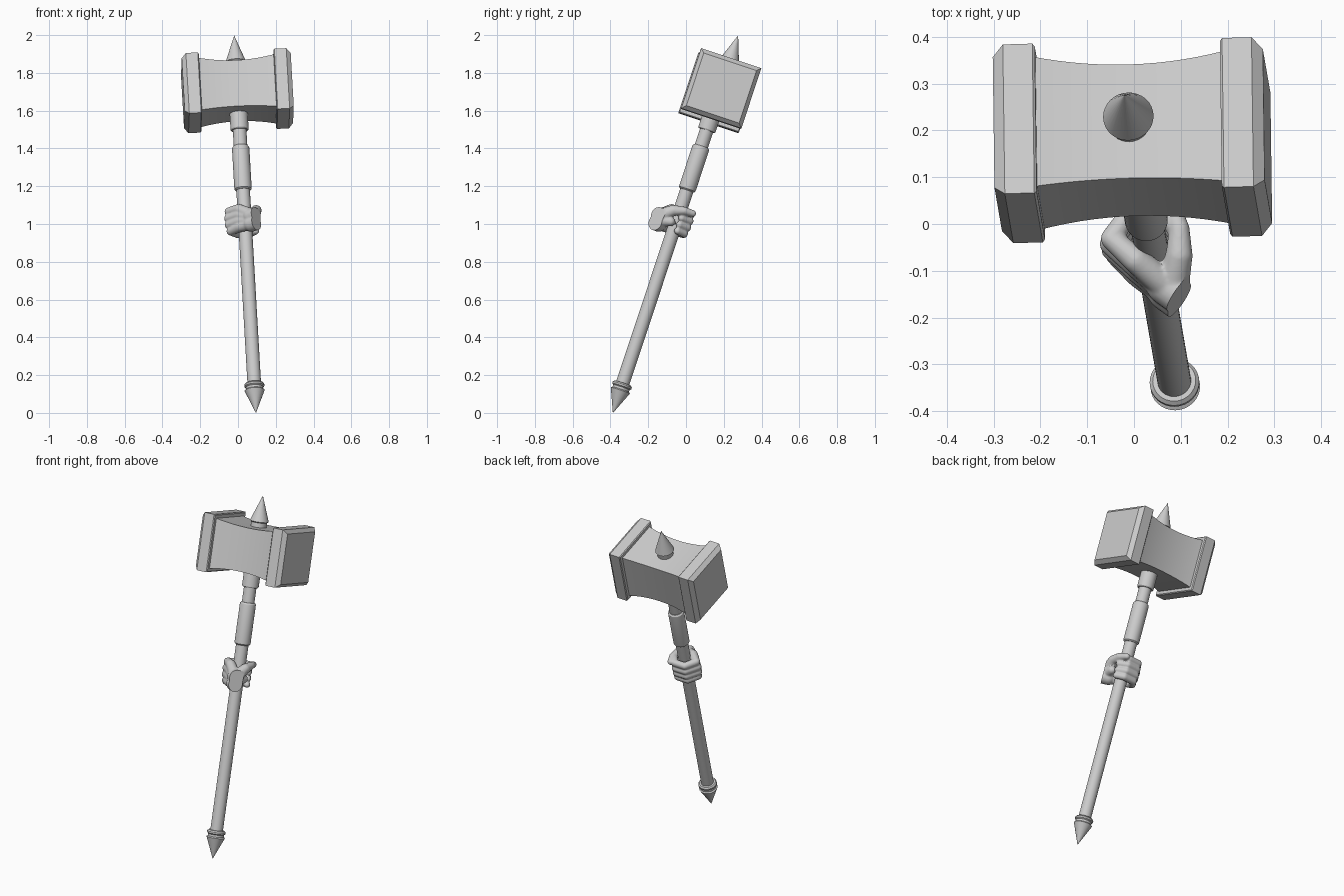
import bpy, bmesh, math
from mathutils import Vector, Matrix

if "Cube" in bpy.data.objects:
    bpy.data.objects.remove(bpy.data.objects["Cube"])

# Tilted weapon frame: origin at bottom tip, local z runs up the shaft
O = Vector((0.095, -0.387, 0.0))
Z = Vector((-0.115, 0.662, 1.995)).normalized()
X = Vector((1, 0.03, 0.05))
X = (X - Z * X.dot(Z)).normalized()
Y = Z.cross(X)
FRAME = Matrix.Translation(O) @ Matrix((X, Y, Z)).transposed().to_4x4()
HEAD_Z = 1.80


def finish(name, bm, angle=None):
    bmesh.ops.recalc_face_normals(bm, faces=bm.faces[:])
    me = bpy.data.meshes.new(name)
    bm.to_mesh(me)
    bm.free()
    ob = bpy.data.objects.new(name, me)
    bpy.context.collection.objects.link(ob)
    ob.matrix_world = FRAME
    if angle:
        bpy.ops.object.select_all(action='DESELECT')
        ob.select_set(True)
        bpy.context.view_layer.objects.active = ob
        bpy.ops.object.shade_smooth_by_angle(angle=math.radians(angle))
    return ob


def loft(bm, rings):
    loops = [[bm.verts.new(p) for p in r] for r in rings]
    for a, b in zip(loops, loops[1:]):
        for i in range(len(a)):
            j = (i + 1) % len(a)
            bm.faces.new((a[i], a[j], b[j], b[i]))
    bm.faces.new(loops[0])
    bm.faces.new(loops[-1])


def turned(name, profile, n=32):
    """Solid of revolution about the shaft from (radius, height) points."""
    bm = bmesh.new()
    loft(bm, [[(max(r, 0.0005) * math.cos(2 * math.pi * i / n),
                max(r, 0.0005) * math.sin(2 * math.pi * i / n), z)
               for i in range(n)] for r, z in profile])
    return finish(name, bm, 30)


def square_block(name, sections, angle=None):
    """Square sections (x, half size) lofted along the head's long axis."""
    bm = bmesh.new()
    loft(bm, [[(x, a * h, HEAD_Z + b * h)
               for a, b in ((-1, -1), (1, -1), (1, 1), (-1, 1))]
              for x, h in sections])
    return finish(name, bm, angle)


# Shaft and its fittings
turned("shaft", [(0.036, 0.13), (0.036, 1.70)])
turned("grip_sleeve", [(0.038, 1.243), (0.045, 1.25), (0.046, 1.26),
                       (0.046, 1.475), (0.045, 1.482), (0.038, 1.49)])
turned("head_collar", [(0.044, 1.578), (0.048, 1.584), (0.048, 1.70)])
turned("bottom_spike", [(0, 0), (0.053, 0.125), (0.046, 0.131), (0.046, 0.143),
                        (0.053, 0.149), (0.053, 0.158), (0.046, 0.166), (0.036, 0.167)])
turned("top_spike", [(0.046, 1.90), (0.046, 1.955), (0.054, 1.961), (0, 2.107)])

# Concave hammer head with bevelled end caps
N = 14
square_block("hammer_head", [(0.21 * t, 0.128 + 0.019 * t * t)
                             for t in (2 * i / N - 1 for i in range(N + 1))], 30)
for side, label in ((-1, "left"), (1, "right")):
    square_block("end_cap_" + label, [(side * x, h) for x, h in
                 ((0.198, 0.163), (0.203, 0.168), (0.266, 0.168), (0.289, 0.147))])

# Hand: rounded limbs fused by a remesh
hand = bmesh.new()
ball = bmesh.new()
bmesh.ops.create_icosphere(ball, subdivisions=3, radius=1)
BALL = [v.co.copy() for v in ball.verts]
ball.free()


def limb(points):
    """Chain of tapered capsules through (x, y, height offset, radius)."""
    for pair in zip(points, points[1:]):
        tmp = bmesh.new()
        for x, y, z, r in pair:
            for p in BALL:
                tmp.verts.new(p * r + Vector((x, y, 1.076 + z)))
        bmesh.ops.convex_hull(tmp, input=tmp.verts[:])
        loose = [v for v in tmp.verts if not v.link_faces]
        bmesh.ops.delete(tmp, geom=loose, context='VERTS')
        bmesh.ops.recalc_face_normals(tmp, faces=tmp.faces[:])
        me = bpy.data.meshes.new("capsule")
        tmp.to_mesh(me)
        tmp.free()
        hand.from_mesh(me)
        bpy.data.meshes.remove(me)


for z, reach in ((0.053, 0.95), (0.016, 1.0), (-0.021, 0.98), (-0.056, 0.9)):
    # back of hand, then the finger curled round the shaft
    limb([(0.045, -0.098, -0.03 + z * 0.4, 0.034), (-0.03, -0.045, z * 0.9, 0.028),
          (-0.086 * reach, 0.003, z, 0.023)])
    limb([(-0.086 * reach, 0.003, z, 0.023), (-0.042, 0.064 * reach, z, 0.021),
          (0.025, 0.065 * reach, z, 0.021), (0.056, 0.02, z, 0.018)])
# Wrist stump and thumb
for z in (-0.05, -0.008):
    limb([(0.096, -0.137, z, 0.043), (0.03, -0.085, z, 0.042)])
limb([(0.045, -0.085, 0.0, 0.036), (0.062, -0.035, 0.04, 0.029),
      (0.064, 0.02, 0.056, 0.022), (0.05, 0.068, 0.058, 0.018)])
limb([(0.045, -0.085, -0.03, 0.034), (0.058, -0.03, -0.02, 0.025)])

src = finish("hand_source", hand)
rm = src.modifiers.new("fuse", 'REMESH')
rm.mode = 'VOXEL'
rm.voxel_size = 0.005
sm = src.modifiers.new("soften", 'SMOOTH')
sm.factor, sm.iterations = 0.5, 3
bpy.context.view_layer.update()
ev = src.evaluated_get(bpy.context.evaluated_depsgraph_get())
bm = bmesh.new()
bm.from_mesh(ev.to_mesh())
ev.to_mesh_clear()
bpy.data.objects.remove(src)
# Flat cut across the wrist
cut = bmesh.ops.bisect_plane(bm, geom=bm.verts[:] + bm.edges[:] + bm.faces[:],
                             plane_co=(0.056, -0.107, 1.04), plane_no=(0.8, -0.6, 0),
                             clear_outer=True)
bmesh.ops.holes_fill(bm, edges=[e for e in cut['geom_cut']
                                if isinstance(e, bmesh.types.BMEdge)], sides=0)
finish("hand", bm, 40)
